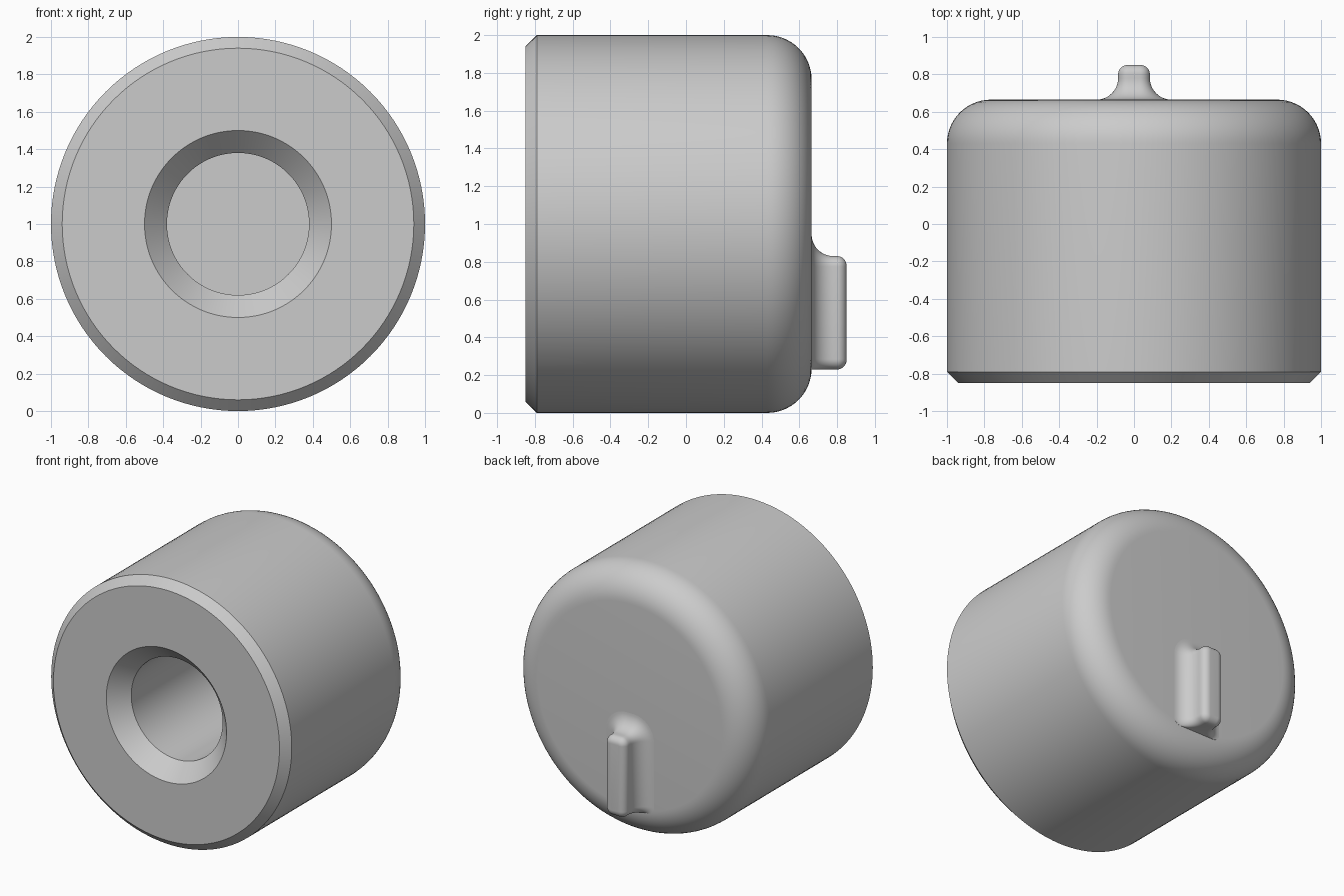
import bpy, bmesh
from math import sin, cos, pi, radians

cube = bpy.data.objects.get("Cube")
if cube:
    bpy.data.objects.remove(cube, do_unlink=True)

GREY = (0.6, 0.6, 0.6, 1)
grey = bpy.data.materials.new("light grey")
grey.use_nodes = True
grey.diffuse_color = GREY
for node in grey.node_tree.nodes:
    if node.type == 'BSDF_PRINCIPLED':
        node.inputs["Base Color"].default_value = GREY


def loft(name, rings):
    """Join equal-length rings of points into a closed, capped solid."""
    bm = bmesh.new()
    loops = [[bm.verts.new(p) for p in ring] for ring in rings]
    n = len(loops[0])
    for a, b in zip(loops, loops[1:]):
        for i in range(n):
            j = (i + 1) % n
            bm.faces.new((a[i], a[j], b[j], b[i]))
    bm.faces.new(loops[0])
    bm.faces.new(loops[-1])
    bmesh.ops.recalc_face_normals(bm, faces=bm.faces)
    mesh = bpy.data.meshes.new(name)
    bm.to_mesh(mesh)
    bm.free()
    mesh.materials.append(grey)
    obj = bpy.data.objects.new(name, mesh)
    bpy.context.collection.objects.link(obj)
    bpy.ops.object.select_all(action='DESELECT')
    obj.select_set(True)
    bpy.context.view_layer.objects.active = obj
    bpy.ops.object.shade_smooth_by_angle(angle=radians(30))
    return obj


def arc(cx, cy, r, start, end, steps):
    """Points on an arc, angles in degrees."""
    angles = [radians(start + (end - start) * i / steps) for i in range(steps + 1)]
    return [(cx + r * cos(a), cy + r * sin(a)) for a in angles]


# Round body: (radius, y) profile from socket floor to back face
BACK = 0.665
ROUND = 0.235
profile = [(0.38, 0.3), (0.38, -0.725), (0.5, -0.85), (0.94, -0.85), (1, -0.79)]
profile += arc(1 - ROUND, BACK - ROUND, ROUND, 0, 90, 14)
SIDES = 128


def circle(r, y):
    return [(r * cos(2 * pi * i / SIDES), y, 1 + r * sin(2 * pi * i / SIDES))
            for i in range(SIDES)]


loft("body", [circle(r, y) for r, y in profile])

# Pointer tab: rounded outline, flared at sides and top, flat underneath
HALF, TOP, BOTTOM, CORNER = 0.085, 0.83, 0.23, 0.055
FLARE, TIP, END = 0.115, 0.05, 0.85


def tab_ring(offset, y):
    w, top = HALF + offset, TOP + offset
    bottom = BOTTOM - min(offset, 0)
    rt = CORNER + offset
    rb = CORNER + min(offset, 0)
    pts = arc(w - rt, top - rt, rt, 0, 90, 8)
    pts += arc(rt - w, top - rt, rt, 90, 180, 8)
    pts += arc(rb - w, bottom + rb, rb, 180, 270, 8)
    pts += arc(w - rb, bottom + rb, rb, 270, 360, 8)
    return [(x, y, z) for x, z in pts]


# (offset, y) section: buried foot, concave flare, rounded tip
section = [(FLARE, BACK - 0.06)]
section += arc(FLARE, BACK + FLARE, FLARE, 270, 180, 12)
section += arc(-TIP, END - TIP, TIP, 0, 90, 8)
loft("pointer_tab", [tab_ring(o, y) for o, y in section])
